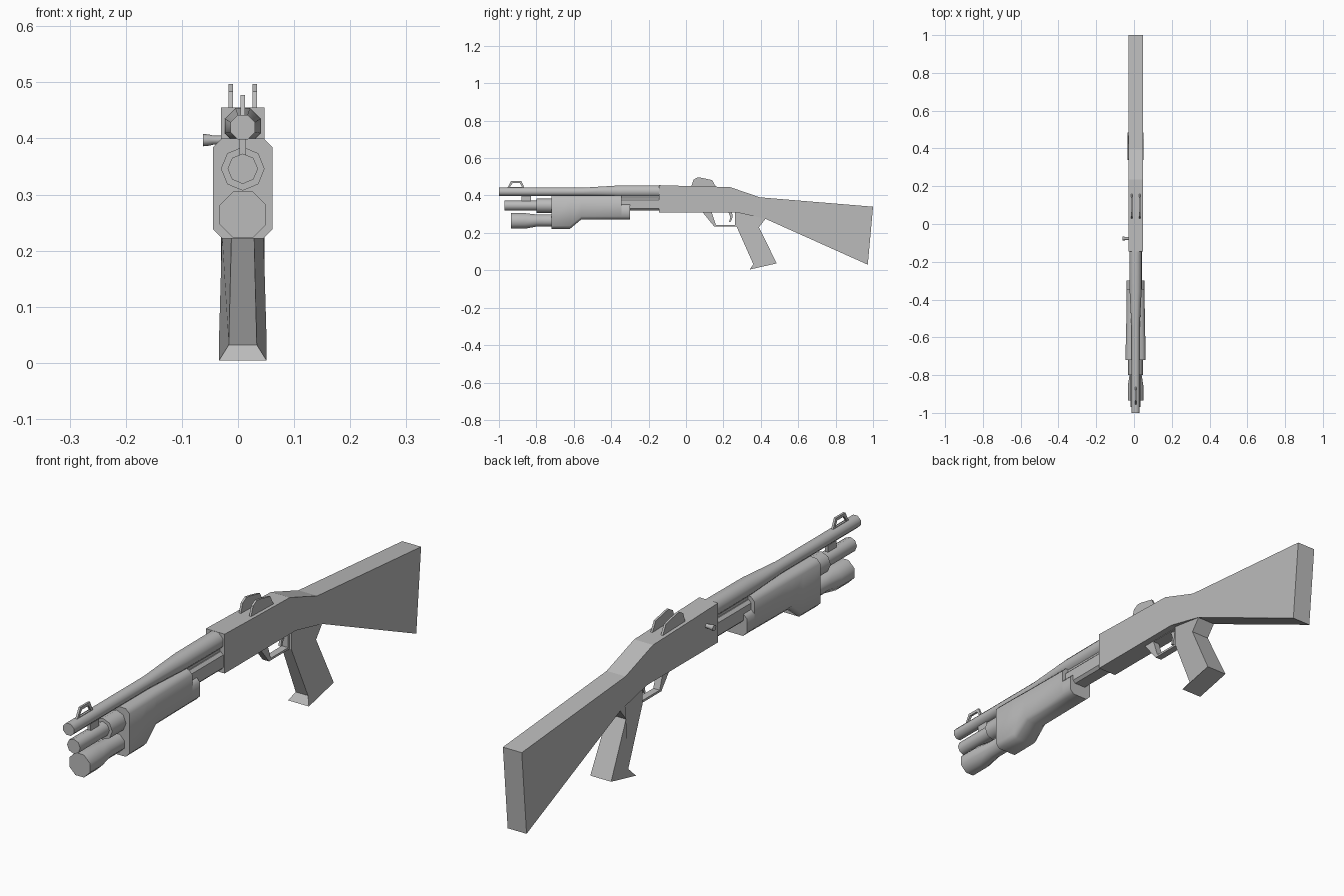
import bpy, bmesh, math

if "Cube" in bpy.data.objects:
    bpy.data.objects.remove(bpy.data.objects["Cube"])

CX = 0.0085  # gun centre line; the bolt handle sticks out on the left
grey = bpy.data.materials.new("gunmetal_grey")
grey.diffuse_color = (0.5, 0.5, 0.5, 1)
grey.use_nodes = True
grey.node_tree.nodes["Principled BSDF"].inputs["Base Color"].default_value = grey.diffuse_color


def finish(bm, name, smooth=0):
    bmesh.ops.recalc_face_normals(bm, faces=bm.faces)
    me = bpy.data.meshes.new(name)
    bm.to_mesh(me)
    bm.free()
    ob = bpy.data.objects.new(name, me)
    bpy.context.collection.objects.link(ob)
    me.materials.append(grey)
    if smooth:
        bpy.ops.object.select_all(action='DESELECT')
        ob.select_set(True)
        bpy.context.view_layer.objects.active = ob
        bpy.ops.object.shade_smooth_by_angle(angle=math.radians(smooth))
    return ob


def plate(name, pts, x, half):
    """Side profile of (y, z) or (y, z, half width), extruded across x."""
    bm = bmesh.new()
    w = [p[2] if len(p) > 2 else half for p in pts]
    l = [bm.verts.new((x - h, p[0], p[1])) for p, h in zip(pts, w)]
    r = [bm.verts.new((x + h, p[0], p[1])) for p, h in zip(pts, w)]
    bm.faces.new(l)
    bm.faces.new(r[::-1])
    for i in range(len(pts)):
        j = (i + 1) % len(pts)
        bm.faces.new((l[i], r[i], r[j], l[j]))
    return finish(bm, name)


def frame(name, outer, inner, x, half):
    """Closed loop with a hole, both outlines having equal point counts."""
    bm = bmesh.new()
    ring = [[bm.verts.new((x + s * half, y, z)) for y, z in o]
            for o, s in ((outer, -1), (outer, 1), (inner, 1), (inner, -1))]
    n = len(outer)
    for k in range(4):
        a, b = ring[k], ring[(k + 1) % 4]
        for i in range(n):
            j = (i + 1) % n
            bm.faces.new((a[i], a[j], b[j], b[i]))
    return finish(bm, name)


def loft(name, sections, smooth=0):
    """Skin a list of equal-length point rings and cap both ends."""
    bm = bmesh.new()
    rings = [[bm.verts.new(p) for p in s] for s in sections]
    n = len(rings[0])
    for a, b in zip(rings, rings[1:]):
        for i in range(n):
            j = (i + 1) % n
            bm.faces.new((a[i], a[j], b[j], b[i]))
    bm.faces.new(rings[0])
    bm.faces.new(rings[-1][::-1])
    return finish(bm, name, smooth)


def tube(name, stations, turn=0.5, sides=8):
    """Octagonal tube along y from (y, z, radius) stations."""
    secs = []
    for y, z, r in stations:
        ang = [2 * math.pi * (i + turn) / sides for i in range(sides)]
        secs.append([(CX + r * math.cos(a), y, z + r * math.sin(a)) for a in ang])
    return loft(name, secs, 50)


def chamfered(y, bottom, top, w, c):
    """Rectangle section with cut corners."""
    return [(CX + x, y, z) for x, z in (
        (w, bottom + c), (w, top - c), (w - c, top), (c - w, top),
        (-w, top - c), (-w, bottom + c), (c - w, bottom), (w - c, bottom))]


# Receiver and stock in one profile
plate("receiver_and_stock", [
    (-.145, .455), (.03, .45), (.235, .445), (.395, .39), (1.0, .34),
    (.972, .03), (.425, .275), (.27, .31), (-.145, .31)], CX, .0385)

# Pistol grip, narrow at the front edge and flared at the toe
plate("grip", [
    (.27, .33, .02), (.27, .235, .02), (.36, .032, .025), (.34, .004, .0425),
    (.485, .037, .0425), (.39, .23, .037), (.425, .275, .037), (.40, .33, .037)],
    CX, .038)

# Barrel, magazine tube and flashlight
tube("barrel", [(-1, .42, .0235), (-.55, .42, .0235), (-.36, .422, .034), (-.14, .422, .035)])
tube("magazine_tube", [(-.97, .346, .027), (-.78, .346, .027)], 0)
tube("magazine_cap", [(-.8, .346, .039), (-.7, .346, .039)], 0)
tube("flashlight", [(-.935, .264, .045), (-.86, .264, .045), (-.8, .266, .035), (-.7, .266, .035)])

# Pump fore-end with a stepped rear
loft("fore_end", [chamfered(*s) for s in (
    (-.72, .222, .4, .053, .016), (-.62, .222, .4, .052, .016),
    (-.56, .272, .4, .05, .016), (-.345, .272, .4, .047, .016),
    (-.345, .272, .355, .047, .016), (-.3, .272, .355, .047, .016))], 50)

# Magazine housing and slide bar between fore-end and receiver
loft("magazine_housing", [chamfered(y, .32, .387, .033, .01) for y in (-.36, -.14)])
plate("slide_bar", [(-.36, .38), (-.36, .4), (-.14, .4), (-.14, .38)], CX, .02)

# Barrel clamp under the muzzle
plate("barrel_clamp", [(-.88, .41), (-.83, .41), (-.83, .36), (-.88, .36)], CX, .006)

# Front sight loop
frame("front_sight",
      [(-.957, .437), (-.935, .477), (-.88, .477), (-.862, .437)],
      [(-.943, .444), (-.927, .466), (-.888, .466), (-.876, .444)], CX, .004)

# Pair of rear sight wings
for side, x in (("left", -.0125), ("right", .0295)):
    plate("rear_sight_" + side, [
        (.025, .44), (.04, .484), (.062, .497), (.08, .495), (.14, .482),
        (.163, .44)], x, .004)

# Trigger guard and trigger
frame("trigger_guard",
      [(.085, .315), (.15, .235), (.275, .235), (.275, .315)],
      [(.138, .308), (.16, .243), (.262, .243), (.262, .308)], CX, .013)
plate("trigger", [(.225, .315), (.237, .285), (.23, .257), (.238, .257),
                  (.25, .285), (.245, .315)], CX, .005)

# Bolt handle on the left side
loft("bolt_handle", [
    [(x, -.077 + r * math.cos(i * math.pi / 4), .397 + r * math.sin(i * math.pi / 4))
     for i in range(8)] for x, r in ((-.062, .011), (-.052, .01), (-.043, .008), (-.02, .008))], 50)
